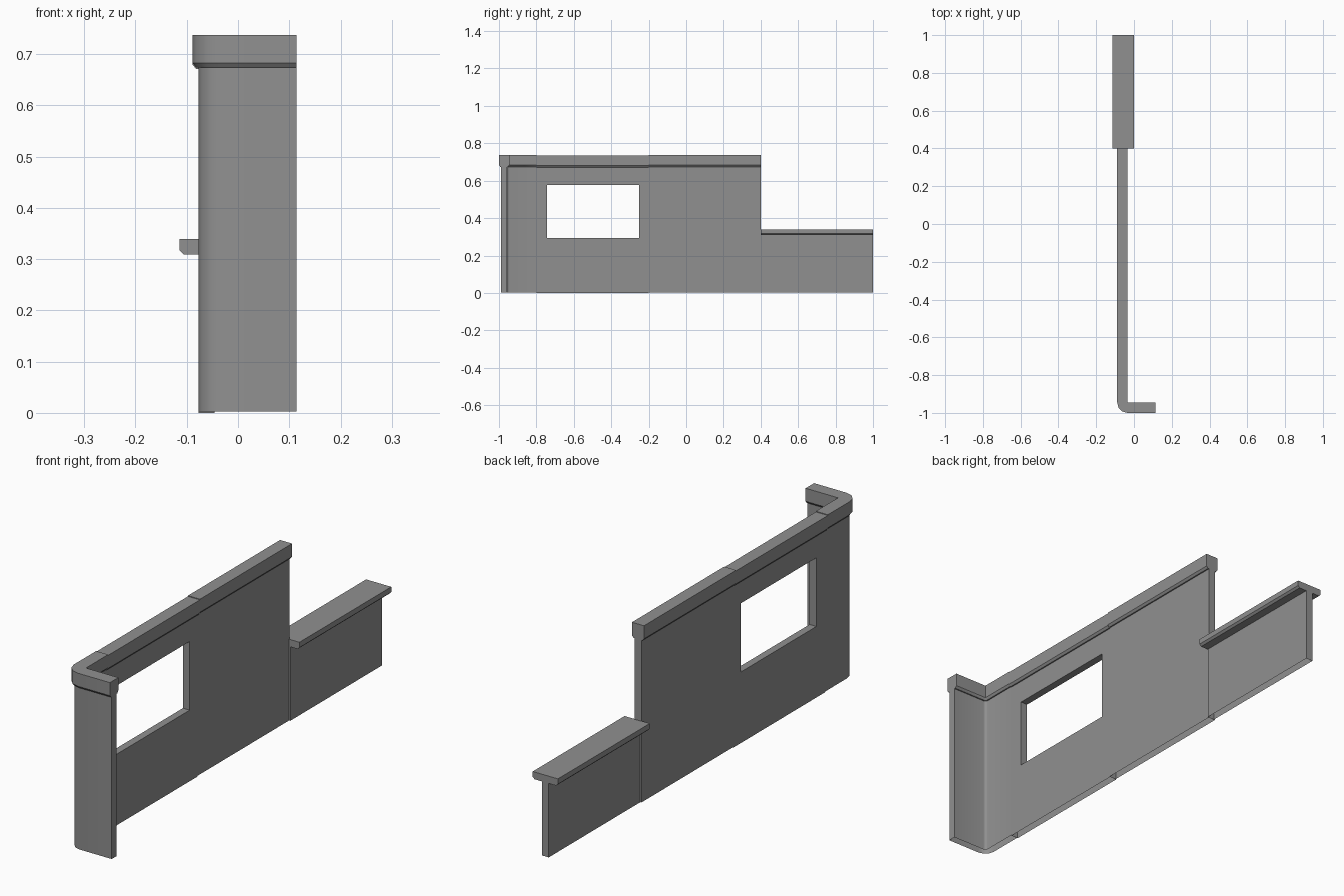
import bpy, bmesh, math
from mathutils import Vector

if "Cube" in bpy.data.objects:
    bpy.data.objects.remove(bpy.data.objects["Cube"])

LIFT = 0.003                      # end sections sit slightly above the window section
CENTRE = Vector((-0.034, -0.945, 0))   # turning centre of the rounded corner

grey = bpy.data.materials.new("dark_grey")
grey.diffuse_color = (0.28, 0.28, 0.28, 1)
grey.use_nodes = True
grey.node_tree.nodes["Principled BSDF"].inputs["Base Color"].default_value = grey.diffuse_color


def sweep(name, profile, stations):
    """Sweep a closed (offset, z) profile through (origin, offset direction) stations."""
    bm = bmesh.new()
    rings = [[bm.verts.new(o + d * r + Vector((0, 0, z))) for r, z in profile]
             for o, d in stations]
    n = len(profile)
    for a, b in zip(rings, rings[1:]):
        for i in range(n):
            j = (i + 1) % n
            bm.faces.new((a[i], a[j], b[j], b[i]))
    bm.faces.new(rings[0])
    bm.faces.new(rings[-1])
    bmesh.ops.remove_doubles(bm, verts=bm.verts, dist=1e-5)
    bmesh.ops.recalc_face_normals(bm, faces=bm.faces)
    mesh = bpy.data.meshes.new(name)
    bm.to_mesh(mesh)
    bm.free()
    mesh.materials.append(grey)
    ob = bpy.data.objects.new(name, mesh)
    bpy.context.collection.objects.link(ob)
    return ob


def capped_wall(width, inset_a, inset_b, underside, top, chamfer, rise, base):
    """Cross-section of a thin wall with a wider chamfered cap, raised by base."""
    pts = [(inset_a, 0), (inset_b, 0), (inset_b, underside),
           (width - chamfer, underside), (width, underside + rise), (width, top),
           (0, top), (0, underside + rise), (chamfer, underside), (inset_a, underside)]
    return [(r, z + base) for r, z in pts]


def straight(name, profile, x, y0, y1):
    """Wall section running along y, offsets measured towards -x."""
    d = Vector((-1, 0, 0))
    return sweep(name, profile, [(Vector((x, y, 0)), d) for y in (y0, y1)])


def tall(base):
    return capped_wall(0.055, 0.012, 0.043, 0.671, 0.734, 0.007, 0.009, base)


def open_bottom(ob):
    """The walls have no underside on the ground."""
    bm = bmesh.new()
    bm.from_mesh(ob.data)
    ground = [f for f in bm.faces if all(v.co.z < 0.005 for v in f.verts)]
    bmesh.ops.delete(bm, geom=ground, context='FACES')
    bm.to_mesh(ob.data)
    bm.free()


# Rounded corner section with the short return leg
path = [(Vector((0.114, CENTRE.y, 0)), Vector((0, -1, 0)))]
for i in range(4):
    a = math.radians(270 - 90 * i / 3)
    path.append((CENTRE, Vector((math.cos(a), math.sin(a), 0))))
path.append((Vector((CENTRE.x, -0.8, 0)), Vector((-1, 0, 0))))
corner = sweep("corner_wall", tall(LIFT), path)

# Middle section with the window opening
window_wall = straight("window_wall", tall(0), CENTRE.x, -0.8, -0.2)
bpy.ops.mesh.primitive_cube_add(size=1, location=(-0.06, -0.496, 0.436))
cutter = bpy.context.object
cutter.name = "window_cutter"
cutter.scale = (0.3, 0.492, 0.284)
cutter.hide_render = True
mod = window_wall.modifiers.new("window", 'BOOLEAN')
mod.operation = 'DIFFERENCE'
mod.solver = 'EXACT'
mod.object = cutter
bpy.context.view_layer.objects.active = window_wall
bpy.ops.object.modifier_apply(modifier=mod.name)
bpy.data.objects.remove(cutter)

# Plain tall section
plain = straight("plain_wall", tall(LIFT), CENTRE.x, -0.2, 0.402)

# Low wall with the wide counter top
counter = straight("counter_wall",
                   capped_wall(0.115, 0.042, 0.073, 0.306, 0.336, 0.008, 0.008, LIFT),
                   0.001, 0.4, 1.0)

for ob in (corner, window_wall, plain, counter):
    open_bottom(ob)

# Soften only the rounded corner
bpy.ops.object.select_all(action='DESELECT')
corner.select_set(True)
bpy.context.view_layer.objects.active = corner
bpy.ops.object.shade_smooth_by_angle(angle=math.radians(35))
